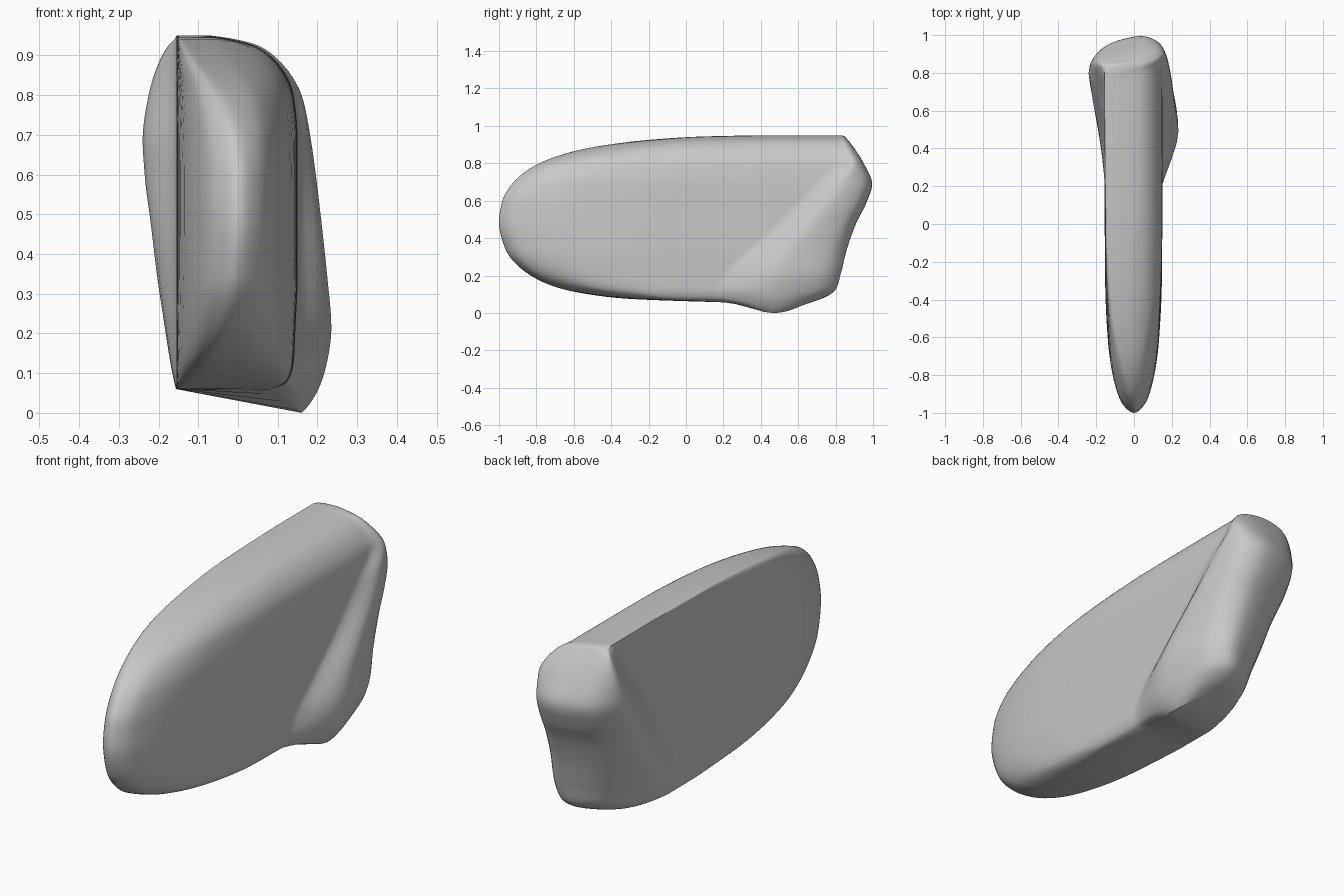
import bpy
import bmesh
import math

cube = bpy.data.objects.get("Cube")
if cube:
    bpy.data.objects.remove(cube)

FLAT_X = -0.155      # the flat flank
ROW_STEPS = 6        # rings between key levels
RING_STEPS = 5       # points between ring controls

# Key levels: z, nose y, nose x, right half width, left crease y,
# left bulge x and y, back y, right ridge x and y, right crease y
LEVELS = [
    (.06, .1, -.13, .08, .17, -.156, .35, .62, .16, .46, .2),
    (.075, -.3, -.11, .12, .18, -.16, .38, .71, .18, .46, .17),
    (.125, -.65, -.07, .14, .21, -.17, .42, .8, .215, .46, .17),
    (.22, -.86, -.03, .145, .27, -.185, .5, .83, .235, .49, .22),
    (.34, -.965, -.01, .15, .35, -.203, .59, .86, .225, .56, .35),
    (.48, -1, 0, .15, .44, -.22, .67, .91, .21, .67, .5),
    (.59, -.985, 0, .15, .51, -.234, .75, .965, .197, .76, .6),
    (.69, -.93, -.01, .15, .57, -.24, .8, .995, .183, .83, .69),
    (.8, -.785, -.045, .14, .66, -.225, .84, .95, .16, .89, .81),
    (.88, -.53, -.1, .1, .71, -.2, .85, .9, .11, .86, .81),
    (.925, -.2, -.13, .04, .74, -.175, .84, .865, .05, .84, .8),
    (.943, .08, -.145, -.03, .75, -.158, .82, .85, -.02, .82, .78),
    (.95, .4, -.15, -.08, .76, -.155, .8, .83, -.07, .8, .76),
]


def mix(a, b, t):
    return a + (b - a) * t


def slope(a, b, c):
    """Tangent that never overshoots."""
    p, q = b - a, c - b
    return 2 * p * q / (p + q) if p * q > 0 else 0


def smooth_path(points, steps, closed):
    """Resample a list of tuples with a monotone cubic."""
    n = len(points)

    def at(i):
        return points[i % n] if closed else points[max(0, min(n - 1, i))]

    result = []
    for i in range(n if closed else n - 1):
        for k in range(steps):
            t = k / steps
            row = []
            for a, b, c, d in zip(at(i - 1), at(i), at(i + 1), at(i + 2)):
                m, w = slope(a, b, c), slope(b, c, d)
                s = t * t * (3 - 2 * t)
                row.append(mix(b, c, s) + m * t * (1 - t) ** 2 - w * t * t * (1 - t))
            result.append(tuple(row))
    if not closed:
        result.append(points[-1])
    return result


def flank(tip, front, x, crease):
    """Rounded nose running back into a straight flank."""
    points = []
    for s in (.03, .1, .25, .5, .75, .92):
        bulge = math.sqrt(1 - (1 - s) ** 5)
        points.append((mix(tip, x, bulge), mix(front, crease, s)))
    return points + [(x, crease)]


def ring_controls(level):
    z, front, tip, width, l_crease, lx, ly, back, rx, ry, r_crease = level
    mid = mix(lx, rx, .65)
    left = flank(tip, front, FLAT_X, l_crease)
    left += [(lx, ly), (mix(lx, mid, .35), mix(ly, back, .75))]
    right = flank(tip, front, width, r_crease)
    right += [(rx, ry), (mix(rx, mid, .3), mix(ry, back, .75))]
    return [(tip, front)] + left + [(mid, back)] + right[::-1]


def toe_drop(x, y, z):
    """Pull the lower right corner down to the ground."""
    base = LEVELS[0][0]
    side = max(0, min(1, (x - FLAT_X) / .3))
    low = max(0, 1 - (z - base) / .25) ** 2
    return base * side * low * math.exp(-((y - .47) / .17) ** 2)


# Blade body: stacked rings bridged into one skin
bm = bmesh.new()
rings = []
for level in smooth_path(LEVELS, ROW_STEPS, False):
    z = level[0]
    outline = smooth_path(ring_controls(level), RING_STEPS, True)
    rings.append([bm.verts.new((x, y, z - toe_drop(x, y, z))) for x, y in outline])

count = len(rings[0])
for low, high in zip(rings, rings[1:]):
    for i in range(count):
        j = (i + 1) % count
        bm.faces.new((low[i], low[j], high[j], high[i]))

# Top and bottom closed with strips across the thickness
for ring in (rings[0], rings[-1]):
    for i in range(count // 2):
        quad = [ring[i], ring[i + 1], ring[-i - 1], ring[-i % count]]
        bm.faces.new(list(dict.fromkeys(quad)))

bmesh.ops.recalc_face_normals(bm, faces=bm.faces[:])
mesh = bpy.data.meshes.new("blade_body")
bm.to_mesh(mesh)
bm.free()

body = bpy.data.objects.new("blade_body", mesh)
bpy.context.collection.objects.link(body)

# Plain grey finish
grey = bpy.data.materials.new("plain_grey")
grey.use_nodes = True
colour = (.58, .58, .58, 1)
grey.diffuse_color = colour
grey.node_tree.nodes["Principled BSDF"].inputs["Base Color"].default_value = colour
mesh.materials.append(grey)

bpy.ops.object.select_all(action="DESELECT")
body.select_set(True)
bpy.context.view_layer.objects.active = body
bpy.ops.object.shade_smooth_by_angle(angle=math.radians(40))
